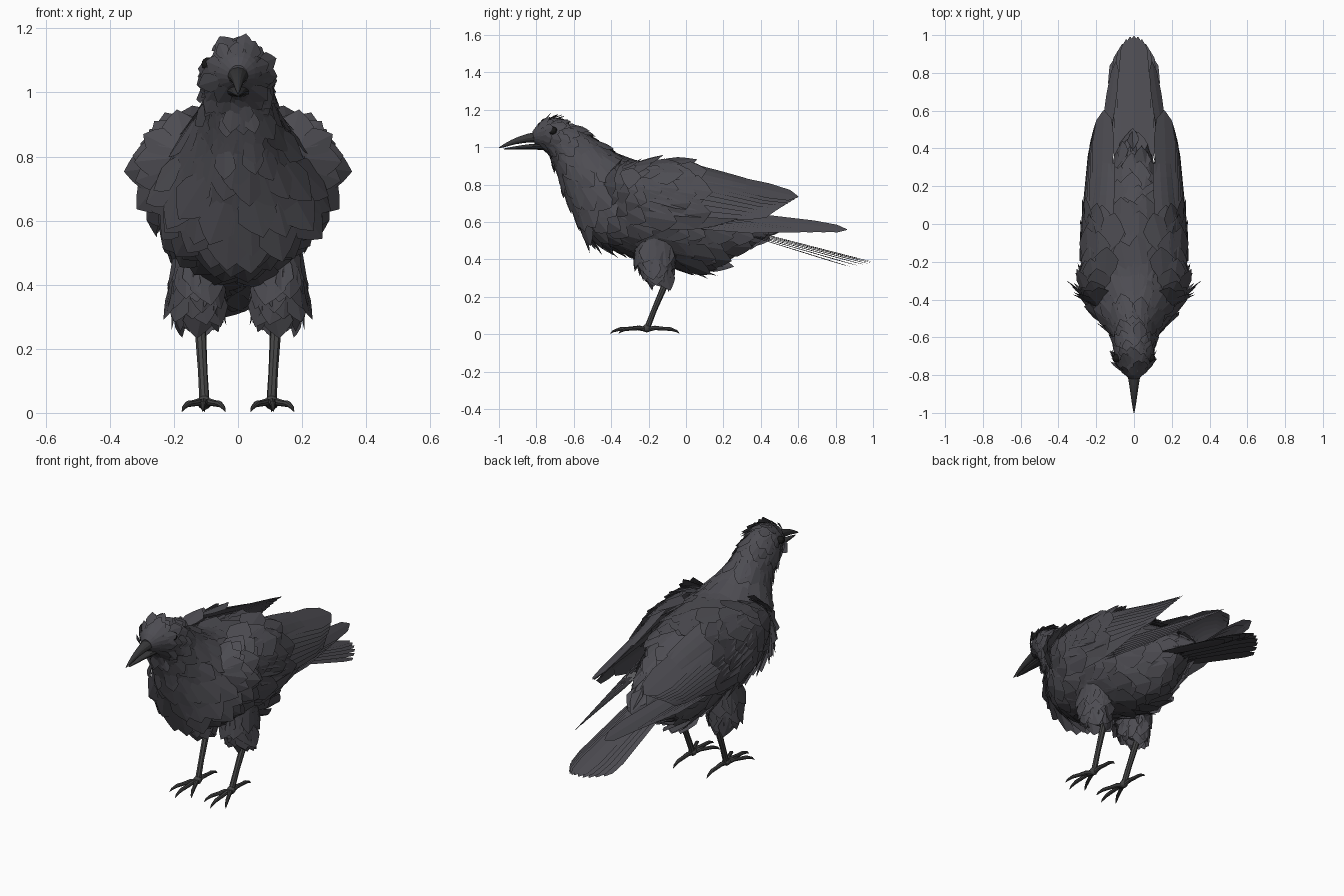
import bpy, math, random
from mathutils import Vector as V

if "Cube" in bpy.data.objects:
    bpy.data.objects.remove(bpy.data.objects["Cube"])

random.seed(4)


def material(name, rgb):
    m = bpy.data.materials.new(name)
    m.diffuse_color = (*rgb, 1)
    m.use_nodes = True
    m.node_tree.nodes["Principled BSDF"].inputs["Base Color"].default_value = m.diffuse_color
    return m


PLUME = material("plumage", (0.075, 0.073, 0.085))
HORN = material("horn", (0.04, 0.04, 0.042))
SKIN = material("leg_skin", (0.06, 0.06, 0.06))
EYE = material("eye_black", (0.01, 0.01, 0.01))


def make(name, verts, faces, mat, mirror=False):
    me = bpy.data.meshes.new(name)
    me.from_pydata([tuple(v) for v in verts], [], faces)
    me.materials.append(mat)
    ob = bpy.data.objects.new(name, me)
    bpy.context.collection.objects.link(ob)
    if mirror:
        ob.modifiers.new("mirror", 'MIRROR')
    return ob


def spline(rows, u):
    # Catmull-Rom through equally spaced rows of numbers
    f = min(max(u, 0), 1) * (len(rows) - 1)
    i = min(int(f), len(rows) - 2)
    t = f - i
    p = [rows[min(max(i + k, 0), len(rows) - 1)] for k in (-1, 0, 1, 2)]
    return [b + .5 * t * (c - a + t * (2*a - 5*b + 4*c - d + t * (3*(b - c) + d - a)))
            for a, b, c, d in zip(*p)]


def tube_surface(rows):
    # row: y,z of one edge; y,z of opposite edge; half width; x centre
    def S(u, v):
        y0, z0, y1, z1, w, x = spline(rows, u)
        c, s = math.cos(v * math.tau), math.sin(v * math.tau)
        return V((x + w*s, (y0+y1)/2 + c*(y0-y1)/2, (z0+z1)/2 + c*(z0-z1)/2))
    return S, lambda u: (S(u, 0) + S(u, .5)) / 2


def surface(name, S, nu, nv, mat, closed=True, mirror=False):
    cols = nv if closed else nv + 1
    vs = [S(i / nu, j / nv) for i in range(nu + 1) for j in range(cols)]
    fs = [(i*cols + j, i*cols + (j+1) % cols, (i+1)*cols + (j+1) % cols, (i+1)*cols + j)
          for i in range(nu) for j in range(nv)]
    if closed:
        fs += [tuple(range(cols))[::-1], tuple(range(nu*cols, (nu+1)*cols))]
    return make(name, vs, fs, mat, mirror)


SHORT = [(0, .2), (.3, .42), (.6, .5), (.82, .28), (1, .01)]
LONG = [(0, .15), (.2, .4), (.8, .5), (.94, .36), (1, .04)]


class Feathers:
    def __init__(self):
        self.v, self.f = [], []

    def add(self, root, d, n, length, width, lift=0, shape=SHORT, bow=.15):
        d = d.normalized()
        side = n.cross(d).normalized()
        n = d.cross(side)
        b = len(self.v)
        for s, w in shape:
            for k in (-1, 0, 1):
                self.v.append(root + d*s*length + side*k*w*width
                              + n*(lift*s - abs(k)*bow*w*width))
        for i in range(len(shape) - 1):
            for k in (0, 1):
                a = b + 3*i + k
                self.f.append((a, a+1, a+4, a+3))

    def cover(self, S, core, rows, u0, u1, length, lift, v0=0, v1=1):
        for r in range(rows):
            u = u0 + (u1 - u0) * r / (rows - 1)
            L = length(u)
            W = L * .8
            span = sum((S(u, v0 + (v1-v0)*(k+1)/16) - S(u, v0 + (v1-v0)*k/16)).length
                       for k in range(16))
            n = max(5, int(span / (W * .62)))
            for j in range(n):
                v = v0 + (v1-v0) * (j + .5*(r % 2) + random.uniform(-.2, .2)) / n
                uu = min(max(u + random.uniform(-.01, .01), .005), .99)
                p = S(uu, v)
                d = S(uu + .01, v) - S(uu - .005, v)
                nn = d.cross(S(uu, v + .01) - S(uu, v - .01)).normalized()
                if nn.dot(p - core(uu)) < 0:
                    nn = -nn
                side = nn.cross(d).normalized()
                d = d.normalized() + side * random.uniform(-.22, .22)
                k = random.uniform(.8, 1.2)
                self.add(p + nn*.003, d, nn, L*k, W*k, lift*random.uniform(-.4, 1.3))

    def build(self, name, mirror=False):
        return make(name, self.v, self.f, PLUME, mirror)


# Body: one loft from face to rump
body, body_core = tube_surface([
    (-.82, 1.085, -.81, 1.02, .03, 0), (-.78, 1.13, -.77, .995, .07, 0),
    (-.70, 1.15, -.73, .96, .094, 0), (-.60, 1.115, -.70, .89, .10, 0),
    (-.50, 1.05, -.66, .79, .118, 0), (-.40, .98, -.61, .67, .17, 0),
    (-.28, .93, -.54, .54, .23, 0), (-.10, .905, -.38, .45, .245, 0),
    (.05, .87, -.15, .39, .23, 0), (.20, .78, .04, .345, .18, 0),
    (.32, .69, .17, .39, .13, 0), (.43, .59, .30, .48, .08, 0)])
surface("body", body, 36, 20, PLUME)
f = Feathers()
f.cover(body, body_core, 27, .07, .94,
        lambda u: .07 if u < .22 else min(.16, .07 + (u - .22) * .34), .018)
f.build("body_feathers")

# Wing shell: arched sections (inner edge, arch control, lower edge)
WING = [(-.44, .16, .83, .21, .84, .20, .73), (-.38, .15, .88, .315, .87, .235, .66),
        (-.24, .14, .92, .335, .88, .25, .58), (-.05, .12, .925, .32, .87, .255, .56),
        (.12, .105, .89, .29, .83, .245, .57), (.32, .10, .835, .26, .78, .22, .63)]


def wing(u, v):
    y, ax, az, bx, bz, cx, cz = spline(WING, u)
    p, q, r = (1-v)**2, 2*v*(1-v), v*v
    return V((p*ax + q*bx + r*cx, y, p*az + q*bz + r*cz))


surface("wing", wing, 12, 8, PLUME, closed=False, mirror=True)
f = Feathers()
f.cover(wing, lambda u: V((.05, wing(u, .5).y, .65)), 8, .05, .58,
        lambda u: .12 + .12*u, .010, .06, .98)
f.build("wing_coverts", True)

# Long folded flight feathers, upper and lower sets
f = Feathers()
for i in range(8):
    k = i / 7
    root = wing(.45, .12 + .7*k) + V((.005, 0, .004))
    tip = V((.16, .60, .735)).lerp(V((.215, .47, .66)), k)
    f.add(root, tip - root, V((.55 + .35*k, .05, .8 - .4*k)), (tip-root).length,
          .14 - .03*k, 0, LONG, .06)
f.build("upper_flight_feathers", True)
f = Feathers()
for i in range(7):
    k = i / 6
    root = V((.22 - .01*k, .0, .67 - .08*k))
    tip = V((.095 + .06*k, .86 - .42*k, .56 + .005*k))
    f.add(root, tip - root, V((.7, .1, .7)), (tip-root).length, .08, 0, LONG, .08)
f.build("lower_flight_feathers", True)

# Tail: stacked fan, middle feather longest and highest
f = Feathers()
for i in range(-5, 6):
    a = abs(i)
    root = V((.015*i, .28, .572 - .005*a))
    tip = V((.0205*i, .995 - .0048*a*a, .388 - .005*a))
    f.add(root, tip - root, V((0, .25, 1)), (tip-root).length, .08, 0, LONG, .1)
f.build("tail_feathers")

# Feathered thighs
thigh, thigh_core = tube_surface([
    (-.26, .52, -.06, .50, .07, .13), (-.26, .44, -.07, .43, .075, .13),
    (-.235, .36, -.08, .35, .075, .13), (-.17, .29, -.09, .29, .045, .122)])
surface("thigh", thigh, 8, 12, PLUME, mirror=True)
f = Feathers()
f.cover(thigh, thigh_core, 6, .08, .66, lambda u: .12, .016)
f.build("thigh_feathers", True)


def limb(name, pts, mat, sides=8):
    # tapered round tube; each point is x, y, z, radius
    vs, fs = [], []
    for i, p in enumerate(pts):
        a, b = pts[max(i-1, 0)], pts[min(i+1, len(pts)-1)]
        q = (V(b[:3]) - V(a[:3])).to_track_quat('Z', 'Y')
        for j in range(sides):
            t = math.tau * j / sides
            vs.append(V(p[:3]) + q @ V((math.cos(t), math.sin(t), 0)) * p[3])
    for i in range(len(pts) - 1):
        for j in range(sides):
            k = (j + 1) % sides
            fs.append((i*sides+j, i*sides+k, (i+1)*sides+k, (i+1)*sides+j))
    fs += [tuple(range(sides))[::-1], tuple(range(len(vs)-sides, len(vs)))]
    return make(name, vs, fs, mat, True)


def ball(name, loc, r, mat):
    bpy.ops.mesh.primitive_uv_sphere_add(segments=12, ring_count=8, radius=r, location=loc)
    ob = bpy.context.object
    ob.name = name
    ob.data.materials.append(mat)


# Shanks, toes and claws
limb("shank", [(.12, -.09, .32, .022), (.118, -.11, .27, .018), (.11, -.17, .13, .015),
               (.105, -.205, .04, .016)], SKIN)
for dx, dy, name in ((-.065, -.15, "inner_toe"), (.005, -.195, "middle_toe"),
                     (.07, -.15, "outer_toe"), (.0, .175, "back_toe")):
    path = [(0, .025, .013), (.25, .034, .012), (.5, .03, .010), (.72, .028, .010),
            (.8, .024, .008), (.92, .016, .006), (1, .004, .001)]
    limb(name, [(.105 + dx*t, -.21 + dy*t, z, r) for t, z, r in path], SKIN)

# Beak halves, slightly open
upper, _ = tube_surface([
    (-.77, 1.085, -.77, 1.02, .04, 0), (-.84, 1.074, -.83, 1.026, .028, 0),
    (-.91, 1.05, -.91, 1.016, .017, 0), (-.965, 1.022, -.96, 1.003, .009, 0),
    (-1.0, .999, -.998, .995, .002, 0)])
surface("upper_beak", upper, 10, 12, HORN)
lower, _ = tube_surface([
    (-.76, 1.022, -.76, .985, .036, 0), (-.84, 1.016, -.84, .988, .025, 0),
    (-.92, 1.004, -.92, .987, .013, 0), (-.975, .993, -.973, .988, .003, 0)])
surface("lower_beak", lower, 8, 12, HORN)

# Eyes and ankle joints
for s in (-1, 1):
    ball("eye", (s * .092, -.71, 1.088), .022, EYE)
    ball("ankle", (s * .105, -.21, .032), .022, SKIN)
